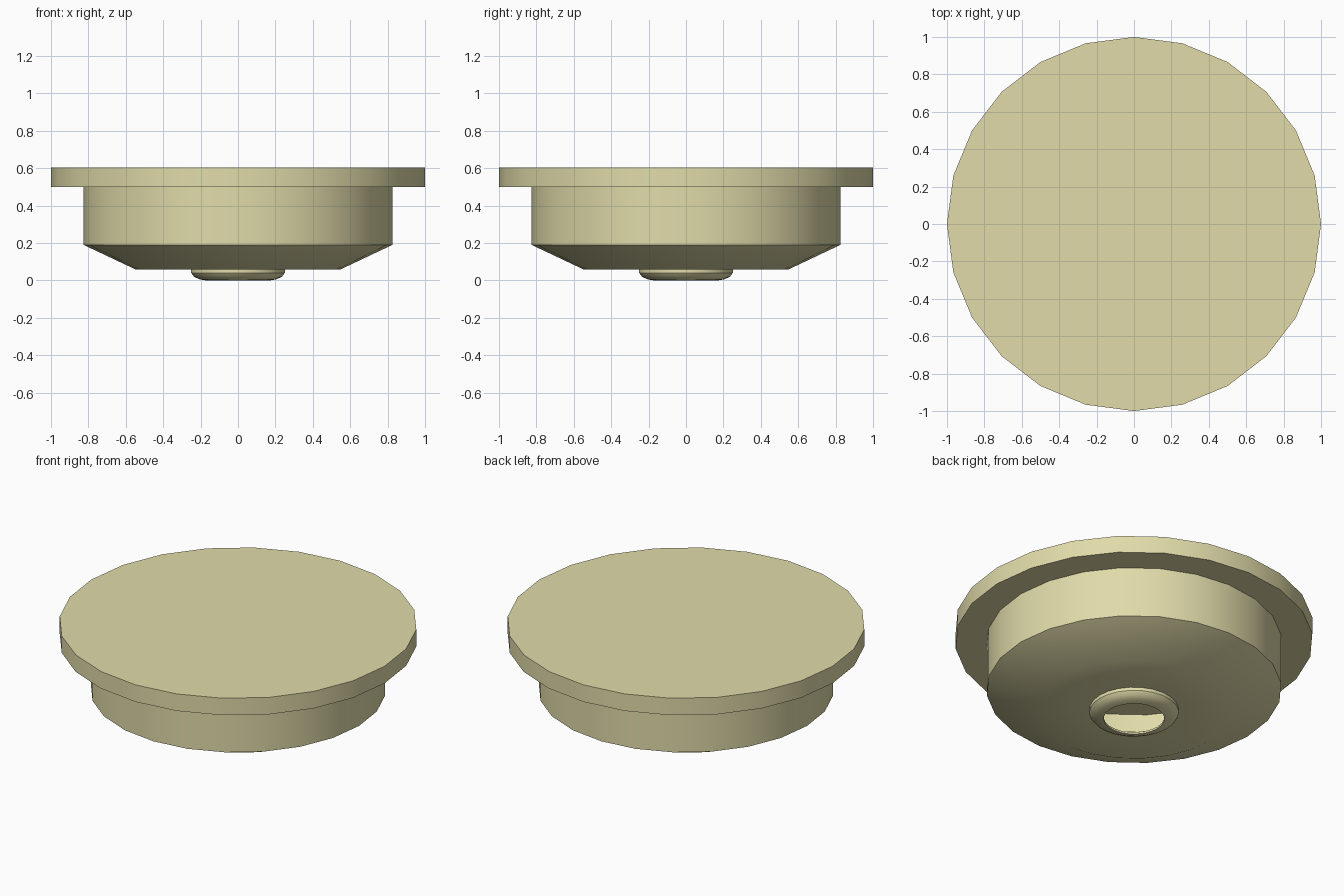
import bpy, bmesh, math

if "Cube" in bpy.data.objects:
    bpy.data.objects.remove(bpy.data.objects["Cube"])

SIDES = 24


def lathe(name, profile, mat):
    """Revolve (radius, z) points around z; radius 0 closes with one flat face."""
    bm = bmesh.new()
    rings = []
    for r, z in profile:
        rings.append([bm.verts.new((r * math.cos(2 * math.pi * i / SIDES),
                                    r * math.sin(2 * math.pi * i / SIDES), z))
                      for i in range(SIDES)] if r else None)
    for a, b in zip(rings, rings[1:]):
        if a is None:
            bm.faces.new(b[::-1])
        elif b is None:
            bm.faces.new(a)
        else:
            for i in range(SIDES):
                j = (i + 1) % SIDES
                bm.faces.new((a[i], a[j], b[j], b[i]))
    mesh = bpy.data.meshes.new(name)
    bm.to_mesh(mesh)
    bm.free()
    mesh.materials.append(mat)
    ob = bpy.data.objects.new(name, mesh)
    bpy.context.collection.objects.link(ob)
    bpy.ops.object.select_all(action='DESELECT')
    ob.select_set(True)
    bpy.context.view_layer.objects.active = ob
    bpy.ops.object.shade_smooth_by_angle(angle=math.radians(35))
    return ob


cream = bpy.data.materials.new("cream")
cream.diffuse_color = (0.75, 0.71, 0.40, 1)
cream.use_nodes = True
cream.node_tree.nodes["Principled BSDF"].inputs["Base Color"].default_value = cream.diffuse_color

# Wide flat lid, solid
lathe("lid", [(0, 0.5), (1, 0.5), (1, 0.605), (0, 0.605)], cream)

# Hollow cup below the lid, open in the middle of its floor
lathe("cup", [(0.25, 0.06), (0.55, 0.06), (0.825, 0.19), (0.825, 0.5)], cream)

# Rounded collar around the floor opening
lathe("collar", [(0.17, 0.012), (0.17, 0.0), (0.205, 0.006),
                 (0.235, 0.02), (0.25, 0.04), (0.25, 0.06)], cream)
